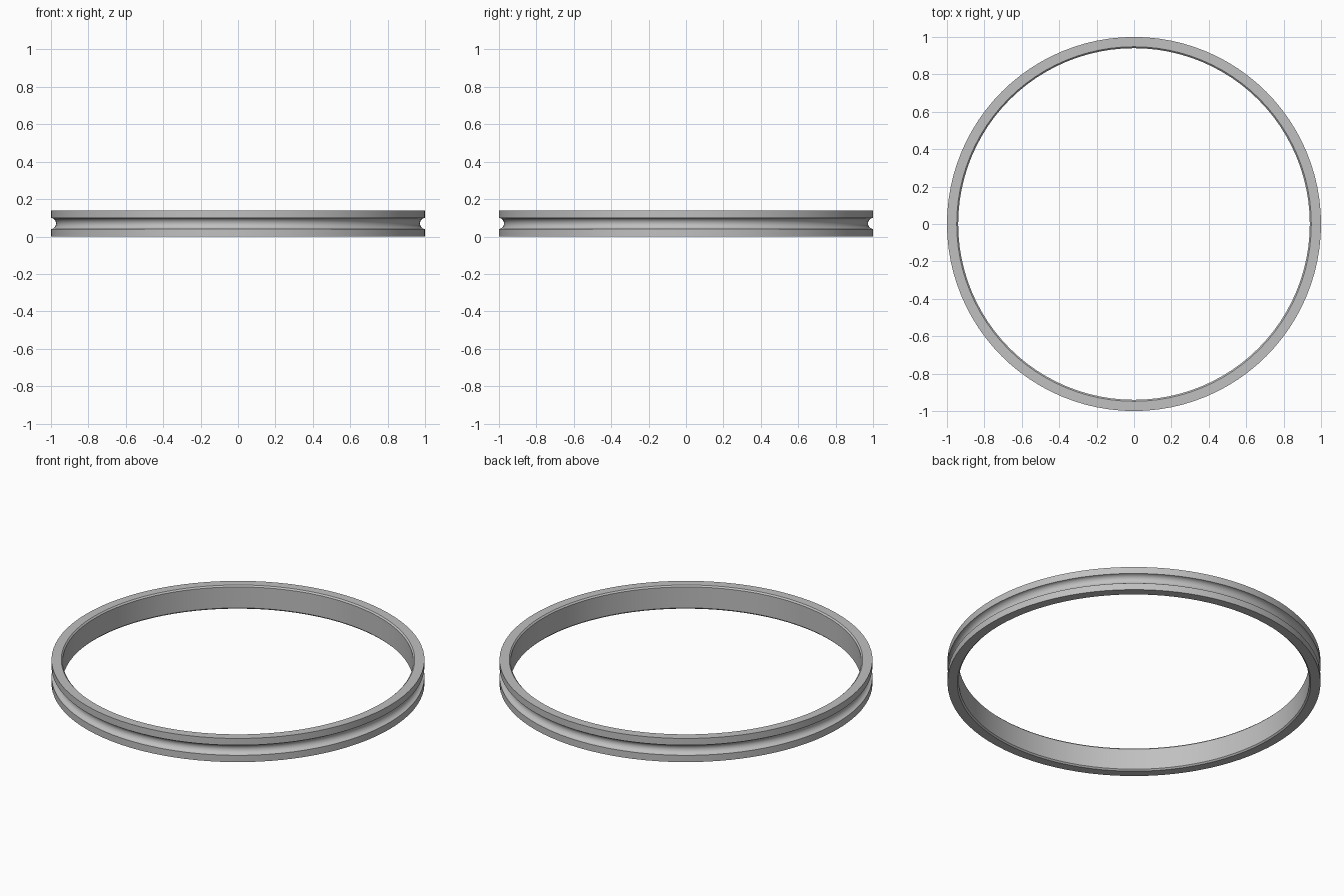
import bpy, bmesh, math

cube = bpy.data.objects.get("Cube")
if cube:
    bpy.data.objects.remove(cube, do_unlink=True)

SEGMENTS = 96
HEIGHT, OUTER, BORE, CHAMFER = 0.14, 1.0, 0.94, 0.008
GROOVE_HALF, GROOVE_DEPTH, GROOVE_STEPS = 0.03, 0.027, 12

# Brushed grey metal
steel = bpy.data.materials.new("grey_steel")
colour = (0.53, 0.53, 0.53, 1)
steel.use_nodes = True
steel.diffuse_color = colour
steel.node_tree.nodes["Principled BSDF"].inputs["Base Color"].default_value = colour

# Cross-section: chamfered bore, flat rims and a round ball groove outside
radius = (GROOVE_HALF ** 2 + GROOVE_DEPTH ** 2) / (2 * GROOVE_DEPTH)
centre = OUTER - GROOVE_DEPTH + radius
sweep = math.atan2(GROOVE_HALF, centre - OUTER)
profile = [(BORE, HEIGHT - CHAMFER), (BORE, CHAMFER), (BORE + CHAMFER, 0), (OUTER, 0)]
for i in range(GROOVE_STEPS + 1):
    a = sweep * (2 * i / GROOVE_STEPS - 1)
    profile.append((centre - radius * math.cos(a), HEIGHT / 2 + radius * math.sin(a)))
profile += [(OUTER, HEIGHT), (BORE + CHAMFER, HEIGHT)]

# Revolve the section into a closed ring
bm = bmesh.new()
verts = [bm.verts.new((r, 0, z)) for r, z in profile]
edges = [bm.edges.new((v, verts[(i + 1) % len(verts)])) for i, v in enumerate(verts)]
bmesh.ops.spin(bm, geom=verts + edges, cent=(0, 0, 0), axis=(0, 0, 1),
               angle=math.tau, steps=SEGMENTS, use_merge=True)
bmesh.ops.remove_doubles(bm, verts=bm.verts, dist=0.0001)
bmesh.ops.recalc_face_normals(bm, faces=bm.faces)
mesh = bpy.data.meshes.new("grooved_ring")
bm.to_mesh(mesh)
bm.free()
mesh.materials.append(steel)

ring = bpy.data.objects.new("grooved_ring", mesh)
bpy.context.collection.objects.link(ring)
bpy.ops.object.select_all(action="DESELECT")
ring.select_set(True)
bpy.context.view_layer.objects.active = ring
bpy.ops.object.shade_smooth_by_angle(angle=math.radians(30))
